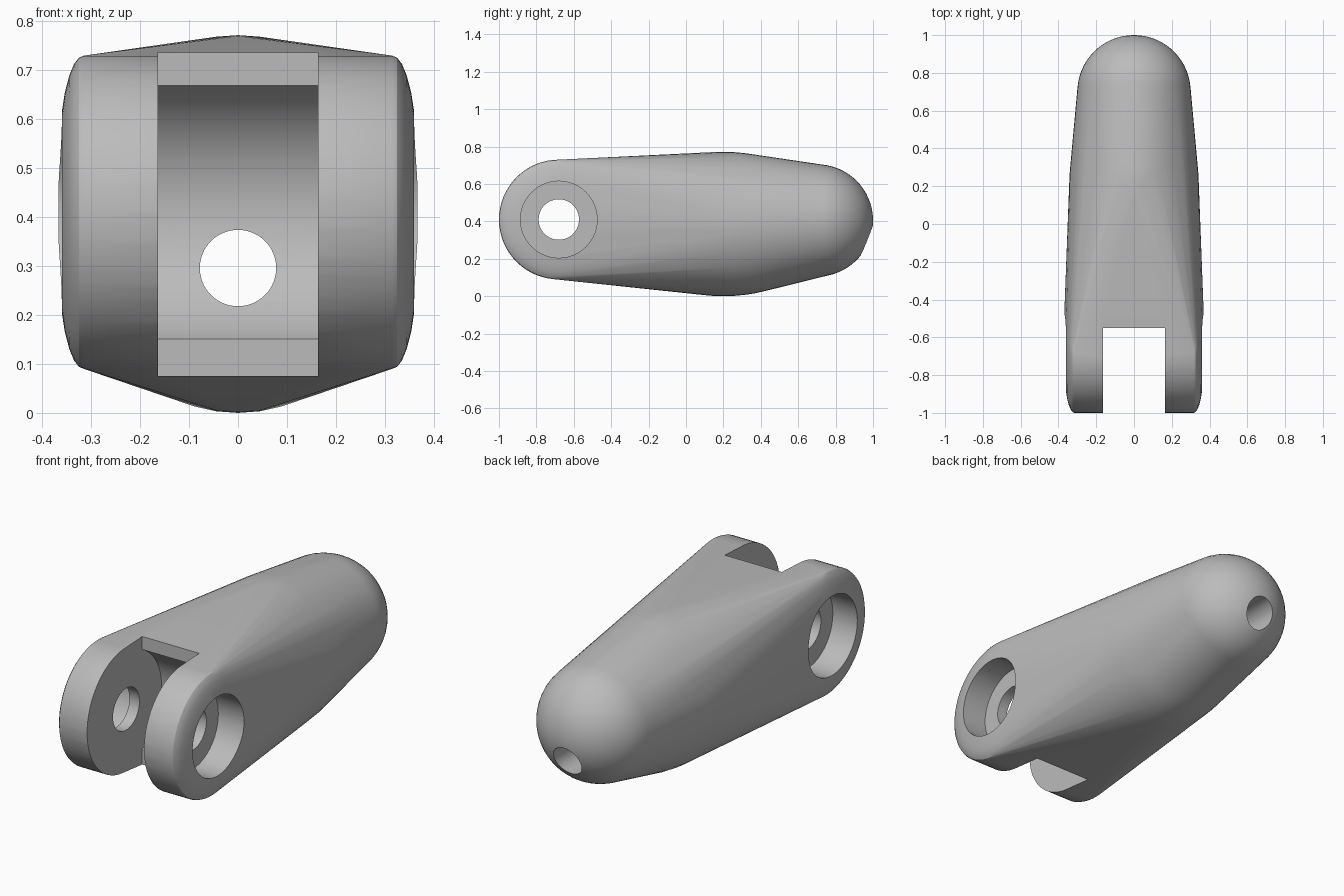
import bpy, bmesh, math
from mathutils import Matrix, Vector

if "Cube" in bpy.data.objects:
    bpy.data.objects.remove(bpy.data.objects["Cube"])

PIN_Y, PIN_Z = -0.68, 0.41      # pin axis of the fork
grey = bpy.data.materials.new("plain grey")
grey.diffuse_color = (0.5, 0.5, 0.5, 1)
grey.use_nodes = True
grey.node_tree.nodes["Principled BSDF"].inputs["Base Color"].default_value = grey.diffuse_color


def ring(x, r, y=PIN_Y, z=PIN_Z, n=64):
    """Circle of points around an axis along x."""
    return [(x, y + r * math.cos(2 * math.pi * i / n),
             z + r * math.sin(2 * math.pi * i / n)) for i in range(n)]


def ellipsoid(cy, cz, rx, ry, rz, n=48, m=32):
    """Points of an ellipsoid with poles along y."""
    pts = []
    for j in range(m + 1):
        p = math.pi * j / m
        for i in range(n if 0 < j < m else 1):
            a = 2 * math.pi * i / n
            pts.append((rx * math.sin(p) * math.cos(a),
                        cy - ry * math.cos(p),
                        cz + rz * math.sin(p) * math.sin(a)))
    return pts


def add_object(name, bm):
    mesh = bpy.data.meshes.new(name)
    bm.to_mesh(mesh)
    bm.free()
    mesh.materials.append(grey)
    ob = bpy.data.objects.new(name, mesh)
    bpy.context.collection.objects.link(ob)
    return ob


def cylinder(name, r, length, centre, axis):
    bm = bmesh.new()
    rot = Matrix.Rotation(math.pi / 2, 4, 'Y' if axis == 'x' else 'X')
    bmesh.ops.create_cone(bm, cap_ends=True, segments=64, radius1=r, radius2=r,
                          depth=length, matrix=Matrix.Translation(centre) @ rot)
    return add_object(name, bm)


def box(name, lo, hi):
    bm = bmesh.new()
    lo, hi = Vector(lo), Vector(hi)
    bmesh.ops.create_cube(bm, size=1, matrix=Matrix.Translation((lo + hi) / 2)
                          @ Matrix.Diagonal((*(hi - lo), 1)))
    return add_object(name, bm)


# Body: skin stretched over a rounded drum, a swollen middle and a ball tip
pts = ellipsoid(0.2, 0.386, 0.343, 0.6, 0.386) + ellipsoid(0.7, 0.405, 0.3, 0.3, 0.3)
for s in (-1, 1):
    for x, r in ((0.315, 0.32), (0.325, 0.316), (0.335, 0.303), (0.345, 0.279),
                 (0.354, 0.244), (0.36, 0.205)):
        pts += ring(s * x, r)
    pts += ring(s * 0.367, 0.05, y=-0.47, n=24)
bm = bmesh.new()
for p in pts:
    bm.verts.new(p)
hull = bmesh.ops.convex_hull(bm, input=bm.verts)
inner = {v for v in hull["geom_interior"] + hull["geom_unused"]
         if isinstance(v, bmesh.types.BMVert)}
bmesh.ops.delete(bm, geom=list(inner), context='VERTS')
bmesh.ops.recalc_face_normals(bm, faces=bm.faces)
body = add_object("fork_body", bm)

# Cutters: fork slot, round relief, pin hole, counterbores, lengthwise bore
cutters = [
    box("slot_cutter", (-0.163, -1.2, -0.2), (0.163, -0.55, 1.0)),
    cylinder("relief_cutter", 0.29, 0.326, (0, PIN_Y, PIN_Z), 'x'),
    cylinder("pin_hole_cutter", 0.108, 1.0, (0, PIN_Y, PIN_Z), 'x'),
    cylinder("bore_cutter", 0.078, 1.8, (0, 0.3, 0.296), 'y'),
]
for s in (-1, 1):
    cutters.append(cylinder("counterbore_cutter", 0.205, 0.4,
                            (s * 0.42, PIN_Y, PIN_Z), 'x'))
for c in cutters:
    mod = body.modifiers.new(c.name, 'BOOLEAN')
    mod.operation, mod.solver, mod.object = 'DIFFERENCE', 'EXACT', c

# Bake the cuts and drop the cutters
deps = bpy.context.evaluated_depsgraph_get()
mesh = bpy.data.meshes.new_from_object(body.evaluated_get(deps))
body.modifiers.clear()
body.data = mesh
for c in cutters:
    bpy.data.objects.remove(c)

# Smooth shading with crisp machined edges
bpy.context.view_layer.objects.active = body
body.select_set(True)
bpy.ops.object.shade_smooth_by_angle(angle=math.radians(30))
